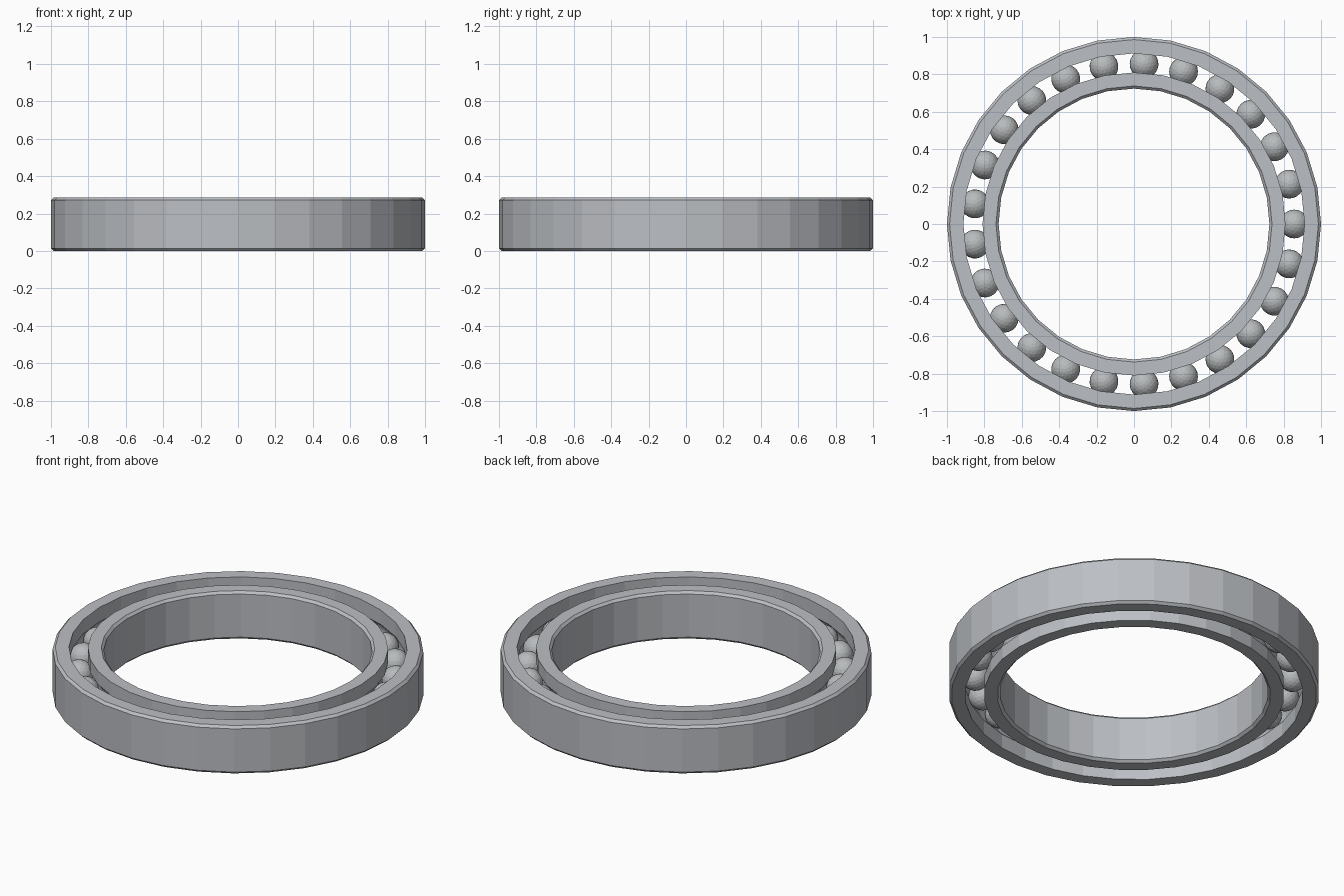
import bpy
import bmesh
from math import sin, cos, acos, pi, tau

cube = bpy.data.objects.get("Cube")
if cube:
    bpy.data.objects.remove(cube, do_unlink=True)

HEIGHT = 0.285
MID = HEIGHT / 2
SEGMENTS = 32
CHAMFER = 0.014
BALLS = 25
PITCH = 0.857      # radius of the circle of balls
BALL_R = 0.077
GROOVE_R = 0.079


def material(name, color):
    mat = bpy.data.materials.new(name)
    mat.use_nodes = True
    mat.diffuse_color = color
    mat.node_tree.nodes["Principled BSDF"].inputs["Base Color"].default_value = color
    return mat


def add_object(name, bm, mat):
    bmesh.ops.recalc_face_normals(bm, faces=bm.faces)
    mesh = bpy.data.meshes.new(name)
    bm.to_mesh(mesh)
    bm.free()
    mesh.materials.append(mat)
    obj = bpy.data.objects.new(name, mesh)
    bpy.context.collection.objects.link(obj)
    return obj


def race_profile(plain, race):
    """Closed section: chamfered plain wall and a race wall with a round groove."""
    side = 1 if plain > race else -1
    inset = plain - side * CHAMFER
    points = [(race, 0), (inset, 0), (plain, CHAMFER),
              (plain, HEIGHT - CHAMFER), (inset, HEIGHT), (race, HEIGHT)]
    half = acos(abs(race - PITCH) / GROOVE_R)
    steps = 8
    for i in range(steps + 1):
        a = half - 2 * half * i / steps
        points.append((PITCH + side * GROOVE_R * cos(a), MID + GROOVE_R * sin(a)))
    return points


def add_ring(name, profile, mat):
    bm = bmesh.new()
    loops = []
    for s in range(SEGMENTS):
        a = tau * s / SEGMENTS
        loops.append([bm.verts.new((r * cos(a), r * sin(a), z)) for r, z in profile])
    n = len(profile)
    for s in range(SEGMENTS):
        here, after = loops[s], loops[(s + 1) % SEGMENTS]
        for i in range(n):
            j = (i + 1) % n
            bm.faces.new((here[i], after[i], after[j], here[j]))
    return add_object(name, bm, mat)


steel = material("steel", (0.50, 0.52, 0.55, 1))
ball_steel = material("ball steel", (0.48, 0.50, 0.51, 1))

# Outer and inner races
add_ring("outer_race", race_profile(1.0, 0.912), steel)
add_ring("inner_race", race_profile(0.724, 0.81), steel)

# Rolling balls, sharing one mesh
bm = bmesh.new()
bmesh.ops.create_icosphere(bm, subdivisions=3, radius=BALL_R)
first = add_object("ball_1", bm, ball_steel)
for i in range(BALLS):
    ball = first if i == 0 else first.copy()
    if i:
        ball.name = f"ball_{i + 1}"
        bpy.context.collection.objects.link(ball)
    a = tau * i / BALLS
    ball.location = (PITCH * cos(a), PITCH * sin(a), MID)
    ball.rotation_euler.z = a
